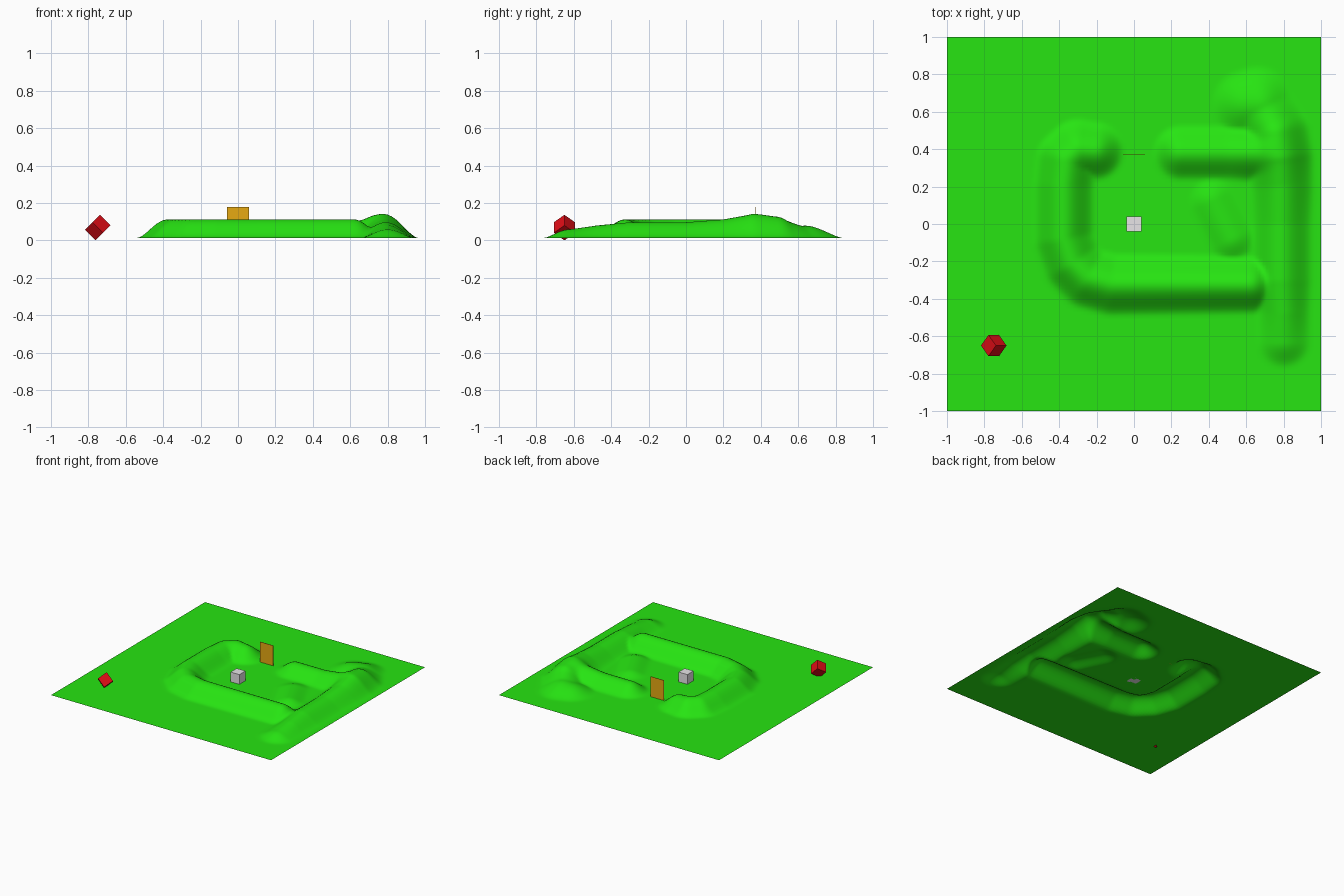
import bpy, bmesh, math
from mathutils import Vector

if "Cube" in bpy.data.objects:
    bpy.data.objects.remove(bpy.data.objects["Cube"])

def material(name, color):
    m = bpy.data.materials.new(name)
    m.diffuse_color = (*color, 1)
    m.use_nodes = True
    m.node_tree.nodes["Principled BSDF"].inputs["Base Color"].default_value = m.diffuse_color
    return m

GREEN = material("grass green", (0.02, 0.78, 0.006))
GREY = material("light grey", (0.8, 0.78, 0.8))
RED = material("red", (0.75, 0.004, 0.008))
GOLD = material("gold", (0.8, 0.4, 0.006))

BASE = 0.012   # height of the flat ground

# Ridge lines: points are (x, y, height, radius)
H = 0.10
RIDGES = [
    # main rampart: gate, left side, rounded corner, front side
    [(-0.21, 0.39, 0.09, .16), (-0.30, 0.395, H, .17), (-0.36, 0.34, H, .17),
     (-0.375, 0.2, H, .17), (-0.375, -0.08, H, .17), (-0.33, -0.21, H, .17),
     (-0.25, -0.29, H, .17), (-0.12, -0.325, H, .17), (0.62, -0.325, H, .16)],
    # back rampart right of the gate
    [(0.25, 0.38, 0.075, .15), (0.5, 0.38, 0.075, .15), (0.7, 0.38, 0.10, .17)],
    # hills along the right side
    [(0.80, -0.62, 0.047, .15), (0.80, -0.47, 0.068, .15), (0.79, -0.3, 0.085, .17),
     (0.79, 0.0, 0.085, .17), (0.79, 0.2, 0.10, .18), (0.78, 0.36, 0.128, .19),
     (0.76, 0.48, 0.115, .19), (0.69, 0.62, 0.06, .18)],
    # rounded hill at the back
    [(0.60, 0.64, 0.056, .19), (0.66, 0.66, 0.056, .19)],
    # low inner ridge
    [(0.42, 0.12, 0.03, .13), (0.52, -0.08, 0.035, .13)],
]

def ridge_height(p, pts):
    best = 0.0
    for a, b in zip(pts, pts[1:]):
        va, vb = Vector(a[:2]), Vector(b[:2])
        d = vb - va
        t = max(0, min(1, (p - va).dot(d) / d.length_squared))
        r = a[3] + (b[3] - a[3]) * t
        h = a[2] + (b[2] - a[2]) * t
        q = (p - va - d * t).length / r
        if q < 1:
            best = max(best, h * (1 - q * q) ** 2)
    return best

def terrain_height(x, y):
    p = Vector((x, y))
    return sum(ridge_height(p, r) ** 4 for r in RIDGES) ** 0.25

# Terrain sheet
bpy.ops.mesh.primitive_grid_add(x_subdivisions=110, y_subdivisions=110, size=2,
                                location=(0, 0, 0))
ground = bpy.context.object
ground.name = "terrain"
for v in ground.data.vertices:
    v.co.z = BASE + terrain_height(v.co.x, v.co.y)
ground.data.materials.append(GREEN)
bpy.ops.object.shade_smooth()

def box(name, loc, dims, mat, rot=(0, 0, 0)):
    bpy.ops.mesh.primitive_cube_add(size=1, location=loc, rotation=rot)
    o = bpy.context.object
    o.name = name
    o.scale = dims
    o.data.materials.append(mat)
    return o

# Block in the middle of the yard, gate plate, and tilted block outside
box("centre_block", (0, 0, BASE + 0.04), (0.08, 0.08, 0.08), GREY)
box("gate", (0, 0.373, 0.095), (0.12, 0.003, 0.166), GOLD)
box("tilted_block", (-0.75, -0.65, 0.0683), (0.08, 0.08, 0.08), RED,
    (math.radians(45), math.radians(45), 0))
